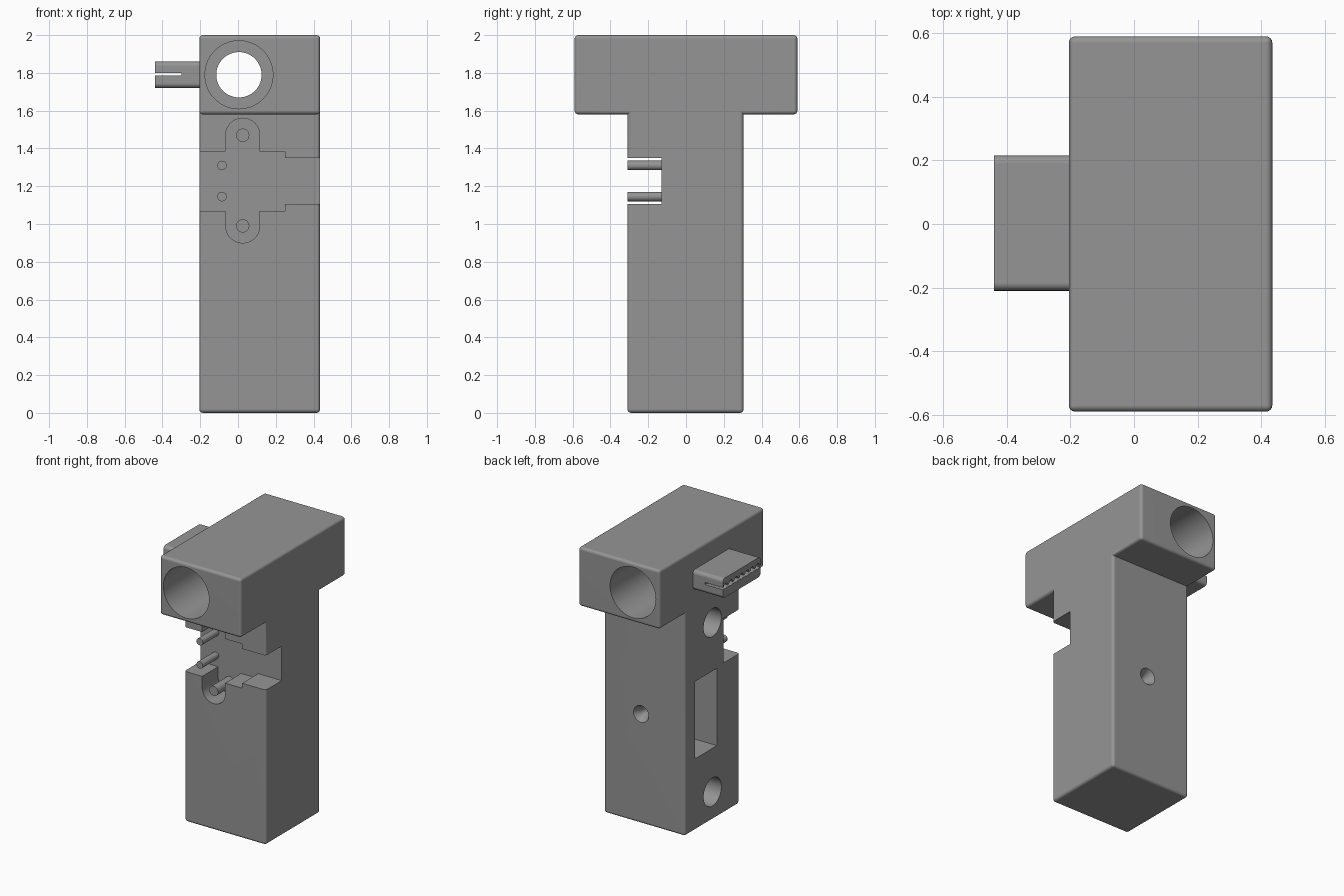
import bpy, bmesh, math
from mathutils import Vector, Matrix

if "Cube" in bpy.data.objects:
    bpy.data.objects.remove(bpy.data.objects["Cube"])

grey = bpy.data.materials.new("plain_grey")
grey.diffuse_color = (0.3, 0.3, 0.3, 1)
grey.use_nodes = True
grey.node_tree.nodes["Principled BSDF"].inputs["Base Color"].default_value = grey.diffuse_color


def finish(name, bm):
    bmesh.ops.recalc_face_normals(bm, faces=bm.faces)
    me = bpy.data.meshes.new(name)
    bm.to_mesh(me)
    bm.free()
    ob = bpy.data.objects.new(name, me)
    bpy.context.collection.objects.link(ob)
    me.materials.append(grey)
    return ob


def box(name, x0, x1, y0, y1, z0, z1, round_x_edges=0):
    bm = bmesh.new()
    mat = Matrix.Translation(((x0 + x1) / 2, (y0 + y1) / 2, (z0 + z1) / 2)) \
        @ Matrix.Diagonal((x1 - x0, y1 - y0, z1 - z0, 1))
    bmesh.ops.create_cube(bm, size=1, matrix=mat)
    if round_x_edges:
        edges = [e for e in bm.edges if abs(e.verts[0].co.x - e.verts[1].co.x) > 0.01]
        bmesh.ops.bevel(bm, geom=edges, offset=round_x_edges, segments=5,
                        profile=0.5, affect='EDGES')
    return finish(name, bm)


def rod(name, start, end, r, r_end=None, segs=48):
    a, b = Vector(start), Vector(end)
    turn = (b - a).to_track_quat('Z', 'Y').to_matrix().to_4x4()
    bm = bmesh.new()
    bmesh.ops.create_cone(bm, cap_ends=True, segments=segs, radius1=r,
                          radius2=r if r_end is None else r_end,
                          depth=(b - a).length,
                          matrix=Matrix.Translation((a + b) / 2) @ turn)
    return finish(name, bm)


def prism(name, pts, axis, lo, hi):
    """Extrude an outline along x (pts are y,z) or y (pts are x,z)."""
    def place(p, t):
        return (t, p[0], p[1]) if axis == 'x' else (p[0], t, p[1])
    bm = bmesh.new()
    face = bm.faces.new([bm.verts.new(place(p, lo)) for p in pts])
    ext = bmesh.ops.extrude_face_region(bm, geom=[face])
    step = Vector(place((0, 0), hi - lo))
    bmesh.ops.translate(bm, vec=step,
                        verts=[g for g in ext['geom'] if isinstance(g, bmesh.types.BMVert)])
    bmesh.ops.recalc_face_normals(bm, faces=bm.faces)
    return bm


def combine(ob, tools, operation='DIFFERENCE'):
    bpy.context.view_layer.objects.active = ob
    for tool in tools:
        mod = ob.modifiers.new("combine", 'BOOLEAN')
        mod.operation, mod.solver, mod.object = operation, 'EXACT', tool
        bpy.ops.object.modifier_apply(modifier=mod.name)
        bpy.data.objects.remove(tool)


def smooth(ob):
    bpy.ops.object.select_all(action='DESELECT')
    ob.select_set(True)
    bpy.context.view_layer.objects.active = ob
    bpy.ops.object.shade_smooth_by_angle(angle=math.radians(32))
    ob.modifiers.new("flat_faces", 'WEIGHTED_NORMAL').keep_sharp = True


# T-shaped body: head and stem in one, rounded on every outer edge
X0, X1 = -0.205, 0.435
outline = [(-0.31, 0), (0.305, 0), (0.305, 1.58), (0.59, 1.58),
           (0.59, 2), (-0.59, 2), (-0.59, 1.58), (-0.31, 1.58)]
bm = prism("body", outline, 'x', X0, X1)
inner = [e for e in bm.edges if all(abs(v.co.z - 1.58) < 1e-4 and abs(v.co.y) < 0.4
                                    for v in e.verts)]
bmesh.ops.bevel(bm, geom=[e for e in bm.edges if e not in inner], offset=0.02,
                segments=4, profile=0.5, affect='EDGES')
body = finish("body", bm)

# Lengthwise bore: two bearing seats with a narrow collar between them
BX, BZ = 0.005, 1.79
cutters = [rod("seat_cut", (BX, s * 0.7, BZ), (BX, s * 0.015, BZ), 0.18, segs=72)
           for s in (1, -1)]
cutters.append(rod("collar_cut", (BX, -0.1, BZ), (BX, 0.1, BZ), 0.12, segs=64))

# Stepped recess in the front with a rounded ear above and below
CX, R, BACK = 0.025, 0.09, -0.13


def ear(cz, sign):
    return [(CX + sign * R * math.cos(math.pi * i / 24),
             cz + sign * R * math.sin(math.pi * i / 24)) for i in range(25)]


recess = [(-0.3, 1.07)] + ear(0.99, -1) + [(CX + R, 1.07), (0.25, 1.07), (0.25, 1.105),
         (0.55, 1.105), (0.55, 1.35), (0.25, 1.35), (0.25, 1.385), (CX + R, 1.385)]
recess += ear(1.47, 1) + [(CX - R, 1.385), (-0.3, 1.385)]
recess.insert(1, (CX - R, 1.07))
cutters.append(finish("recess_cut", prism("recess_cut", recess, 'y', -0.4, BACK)))

# Left side: two round sockets and a tall pocket
for z in (0.2, 1.405):
    cutters.append(rod("socket_cut", (-0.3, -0.005, z), (0.0, -0.005, z), 0.1))
cutters.append(box("pocket_cut", -0.3, 0.26, -0.055, 0.19, 0.51, 1.06))

# Rear screw hole with a countersink, reaching the pocket
SX, SZ = 0.14, 0.78
cutters.append(rod("screw_cut", (SX, 0.4, SZ), (SX, 0.1, SZ), 0.028, segs=32))
cutters.append(rod("countersink_cut", (SX, 0.311, SZ), (SX, 0.25, SZ), 0.063, 0.028, segs=32))
combine(body, cutters)
smooth(body)

# Belt clamp on the left of the head, with a toothed slot
clamp = box("belt_clamp", -0.44, -0.204, -0.21, 0.215, 1.72, 1.86, round_x_edges=0.025)
cuts = [box("slot_cut", -0.5, -0.3, -0.3, 0.3, 1.785, 1.80)]
for i in range(7):
    y = 0.0025 + (i - 3) * 0.06
    cuts.append(rod("tooth_cut", (-0.5, y, 1.801), (-0.3, y, 1.801), 0.02, segs=20))
combine(clamp, cuts)
smooth(clamp)

# Locating pins standing in the recess
for name, x, z, r in (("upper_ear_pin", CX, 1.47, 0.035), ("lower_ear_pin", CX, 0.99, 0.035),
                      ("upper_small_pin", -0.085, 1.31, 0.025),
                      ("lower_small_pin", -0.085, 1.145, 0.025)):
    smooth(rod(name, (x, -0.31, z), (x, BACK + 0.01, z), r, segs=32))
